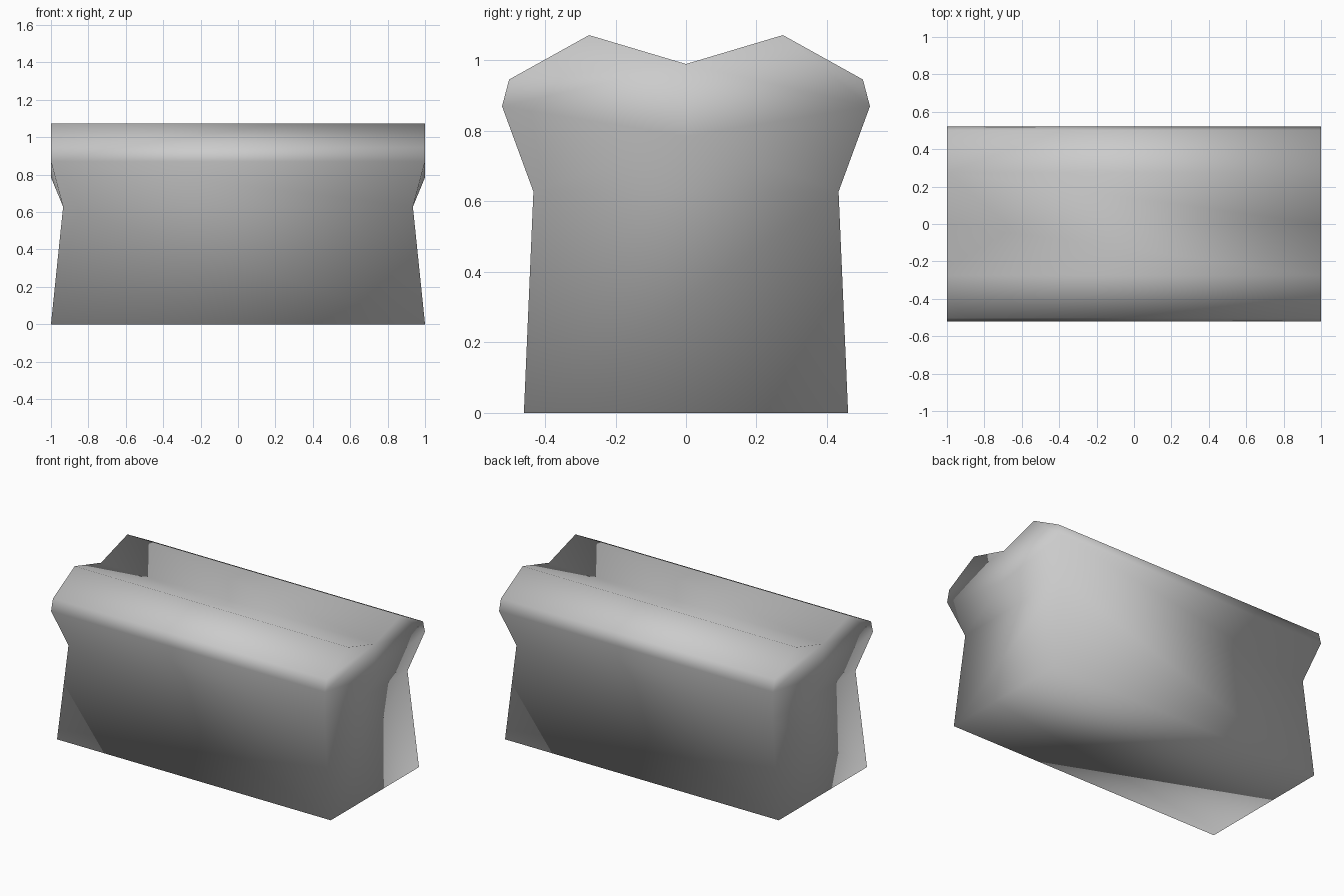
import bpy
import bmesh

default = bpy.data.objects.get("Cube")
if default:
    bpy.data.objects.remove(default, do_unlink=True)

# One plain grey
grey = bpy.data.materials.new("plain grey")
grey.use_nodes = True
colour = (0.6, 0.6, 0.6, 1.0)
grey.diffuse_color = colour
grey.node_tree.nodes["Principled BSDF"].inputs["Base Color"].default_value = colour

# Half cross-section: half length, half depth, height
SECTION = {
    "base": (1.0, 0.46, 0.0),
    "waist": (0.935, 0.433, 0.628),
    "lip": (1.0, 0.522, 0.87),
    "shoulder": (1.0, 0.502, 0.946),
    "ridge": (1.0, 0.275, 1.072),
}
VALLEY = (1.0, 0.0, 0.99)
END_NOTCH = (1.0, 0.0, 0.785)

bm = bmesh.new()


def end_cap(side):
    """Make the vertices and faces of one end; return its outline and notch."""
    front = [bm.verts.new((side * x, -y, z)) for x, y, z in SECTION.values()]
    back = [bm.verts.new((side * x, y, z)) for x, y, z in SECTION.values()]
    valley = bm.verts.new((side * VALLEY[0], *VALLEY[1:]))
    notch = bm.verts.new((side * END_NOTCH[0], *END_NOTCH[1:]))

    # Tapered end panel and the flare under the crown
    bm.faces.new((front[0], back[0], back[1], front[1]))
    bm.faces.new((front[1], back[1], notch))
    for half in (front, back):
        bm.faces.new((half[1], half[2], notch))
        # Half of the crown's flat end
        bm.faces.new((notch, *half[2:], valley))
    return front + [valley] + back[::-1]


# Two ends bridged by long faces, including the closed underside
left, right = end_cap(1), end_cap(-1)
for i in range(len(left)):
    j = (i + 1) % len(left)
    bm.faces.new((left[i], left[j], right[j], right[i]))

bmesh.ops.recalc_face_normals(bm, faces=bm.faces)
for face in bm.faces:
    face.smooth = True

mesh = bpy.data.meshes.new("flared_block")
bm.to_mesh(mesh)
bm.free()
mesh.materials.append(grey)
block = bpy.data.objects.new("flared_block", mesh)
bpy.context.collection.objects.link(block)
